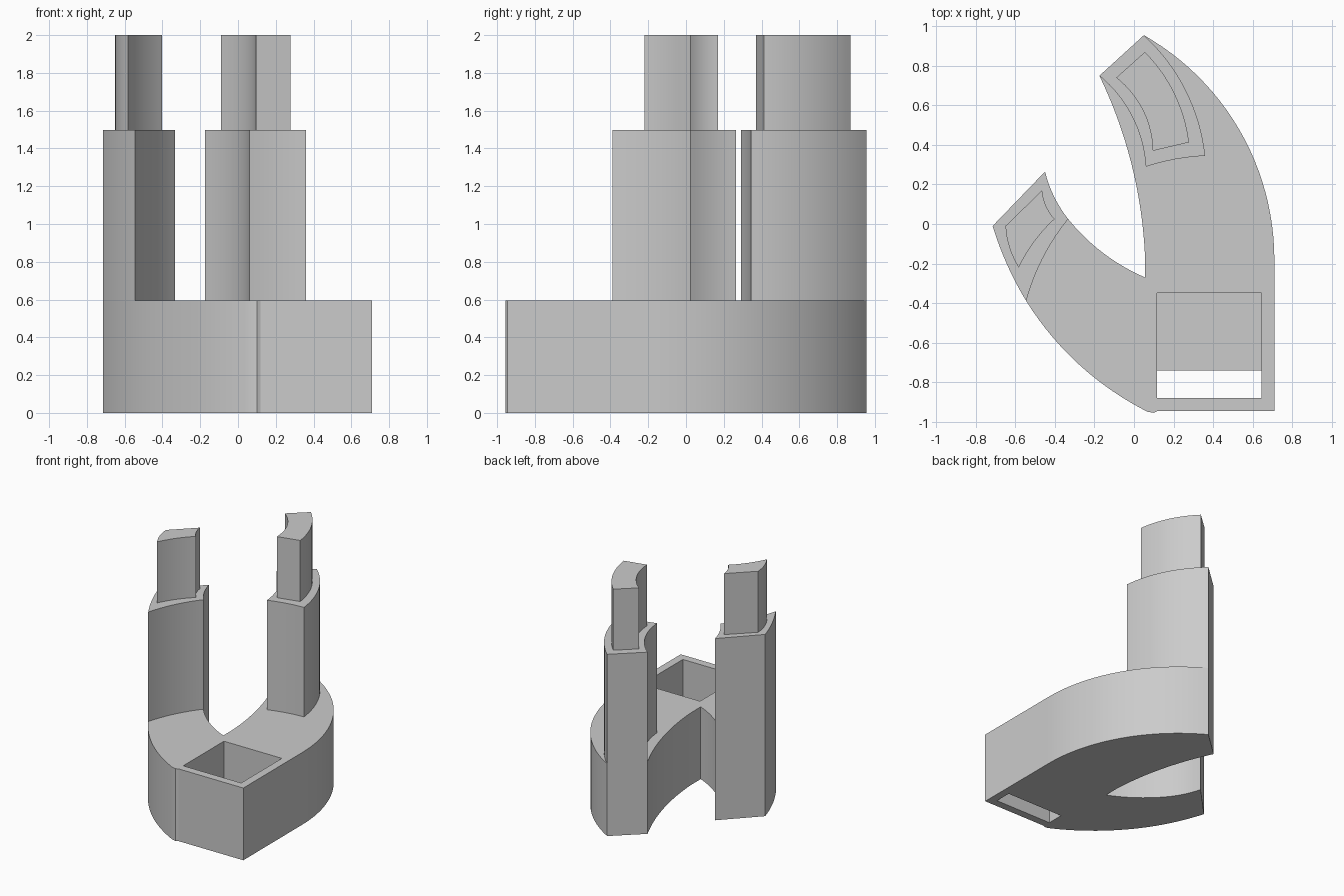
import bpy, bmesh, math
from mathutils import Vector
from mathutils.geometry import intersect_line_line_2d

if "Cube" in bpy.data.objects:
    bpy.data.objects.remove(bpy.data.objects["Cube"])

grey = bpy.data.materials.new("light grey")
grey.use_nodes = True
grey.diffuse_color = (0.6, 0.6, 0.6, 1)
grey.node_tree.nodes["Principled BSDF"].inputs["Base Color"].default_value = (0.6, 0.6, 0.6, 1)


def arc(a, m, b, n=16):
    """Points on the circle from a through m to b."""
    (ax, ay), (mx, my), (bx, by) = a, m, b
    d = 2 * (ax * (my - by) + mx * (by - ay) + bx * (ay - my))
    sa, sm, sb = ax * ax + ay * ay, mx * mx + my * my, bx * bx + by * by
    cx = (sa * (my - by) + sm * (by - ay) + sb * (ay - my)) / d
    cy = (sa * (bx - mx) + sm * (ax - bx) + sb * (mx - ax)) / d
    r = math.hypot(ax - cx, ay - cy)
    start = math.atan2(ay - cy, ax - cx)
    sweep = math.atan2(by - cy, bx - cx) - start
    sweep = (sweep + math.pi) % (2 * math.pi) - math.pi
    return [(cx + r * math.cos(start + sweep * i / n),
             cy + r * math.sin(start + sweep * i / n)) for i in range(n + 1)]


def prism(name, profile, low, high, along_x=False):
    """Extrude a flat profile along z, or along x."""
    place = (lambda p, h: (h, p[0], p[1])) if along_x else (lambda p, h: (p[0], p[1], h))
    bm = bmesh.new()
    face = bm.faces.new([bm.verts.new(place(p, low)) for p in profile])
    top = bmesh.ops.extrude_face_region(bm, geom=[face])
    verts = [v for v in top["geom"] if isinstance(v, bmesh.types.BMVert)]
    bmesh.ops.translate(bm, verts=verts, vec=Vector(place((0, 0), high - low)))
    bmesh.ops.recalc_face_normals(bm, faces=bm.faces)
    mesh = bpy.data.meshes.new(name)
    bm.to_mesh(mesh)
    bm.free()
    mesh.materials.append(grey)
    obj = bpy.data.objects.new(name, mesh)
    bpy.context.collection.objects.link(obj)
    return obj


# Corners shared by the base and the posts
big_in, big_out = (-0.175, 0.75), (0.05, 0.955)
small_out, small_in = (-0.715, -0.01), (-0.45, 0.265)
small_turn_in, small_turn_out = (-0.333, 0.025), (-0.545, -0.39)
inner_a = arc(small_in, (-0.4, 0.13), small_turn_in, 8)
outer_a = arc(small_out, (-0.64, -0.21), small_turn_out, 8)

# Forked base: two curved prongs meeting at a square front corner
outline = (outer_a
           + arc(small_turn_out, (-0.29, -0.7), (0.04, -0.935), 14)[1:]
           + [(0.07, -0.95), (0.1, -0.955), (0.12, -0.945), (0.71, -0.945)]
           + arc((0.71, -0.18), (0.535, 0.473), big_out, 24)
           + arc(big_in, (0.0, 0.25), (0.055, -0.15), 18)
           + [(0.055, -0.27)]
           + arc((0.055, -0.27), (-0.165, -0.14), small_turn_in, 12)[1:]
           + inner_a[::-1][1:])
base = prism("forked_base", outline, 0, 0.595)

# Square pocket with a floor and an open slot at its front
pocket = [(-0.88, -0.1), (-0.74, -0.1), (-0.74, 0.15), (-0.35, 0.15), (-0.35, 0.8), (-0.88, 0.8)]
cutter = prism("pocket_cutter", pocket, 0.117, 0.645, along_x=True)
cutter.hide_render = True
cut = base.modifiers.new("pocket", "BOOLEAN")
cut.operation = "DIFFERENCE"
cut.solver = "EXACT"
cut.object = cutter
bpy.context.view_layer.objects.active = base
base.select_set(True)
bpy.ops.object.modifier_apply(modifier=cut.name)
bpy.data.objects.remove(cutter)

# Long prong: curved post with a smaller post on top
big_post = (arc(big_out, (0.26, 0.68), (0.36, 0.345))
            + arc((0.36, 0.345), (0.205, 0.327), (0.06, 0.29), 6)[1:]
            + arc((0.06, 0.29), (-0.01, 0.545), big_in)[1:])
big_tip = (arc((0.055, 0.87), (0.205, 0.66), (0.278, 0.413))
           + arc((0.095, 0.37), (0.045, 0.575), (-0.09, 0.74)))

# Short prong: same pair of stacked posts
small_post = (outer_a
              + arc(small_turn_out, (-0.46, -0.17), small_turn_in)[1:]
              + inner_a[::-1][1:])
small_tip = (arc((-0.65, -0.01), (-0.63, -0.12), (-0.583, -0.22), 8)
             + arc((-0.583, -0.22), (-0.505, -0.09), (-0.402, 0.025), 10)[1:]
             + arc((-0.402, 0.025), (-0.445, 0.092), (-0.465, 0.17), 8)[1:])

posts = [prism("long_prong_post", big_post, 0.595, 1.497),
         prism("long_prong_tip", big_tip, 1.497, 2),
         prism("short_prong_post", small_post, 0.595, 1.497),
         prism("short_prong_tip", small_tip, 1.497, 2)]

# Smooth curved walls, sharp corners
for obj in [base] + posts:
    bpy.ops.object.select_all(action="DESELECT")
    obj.select_set(True)
    bpy.context.view_layer.objects.active = obj
    bpy.ops.object.shade_smooth_by_angle(angle=math.radians(25))
